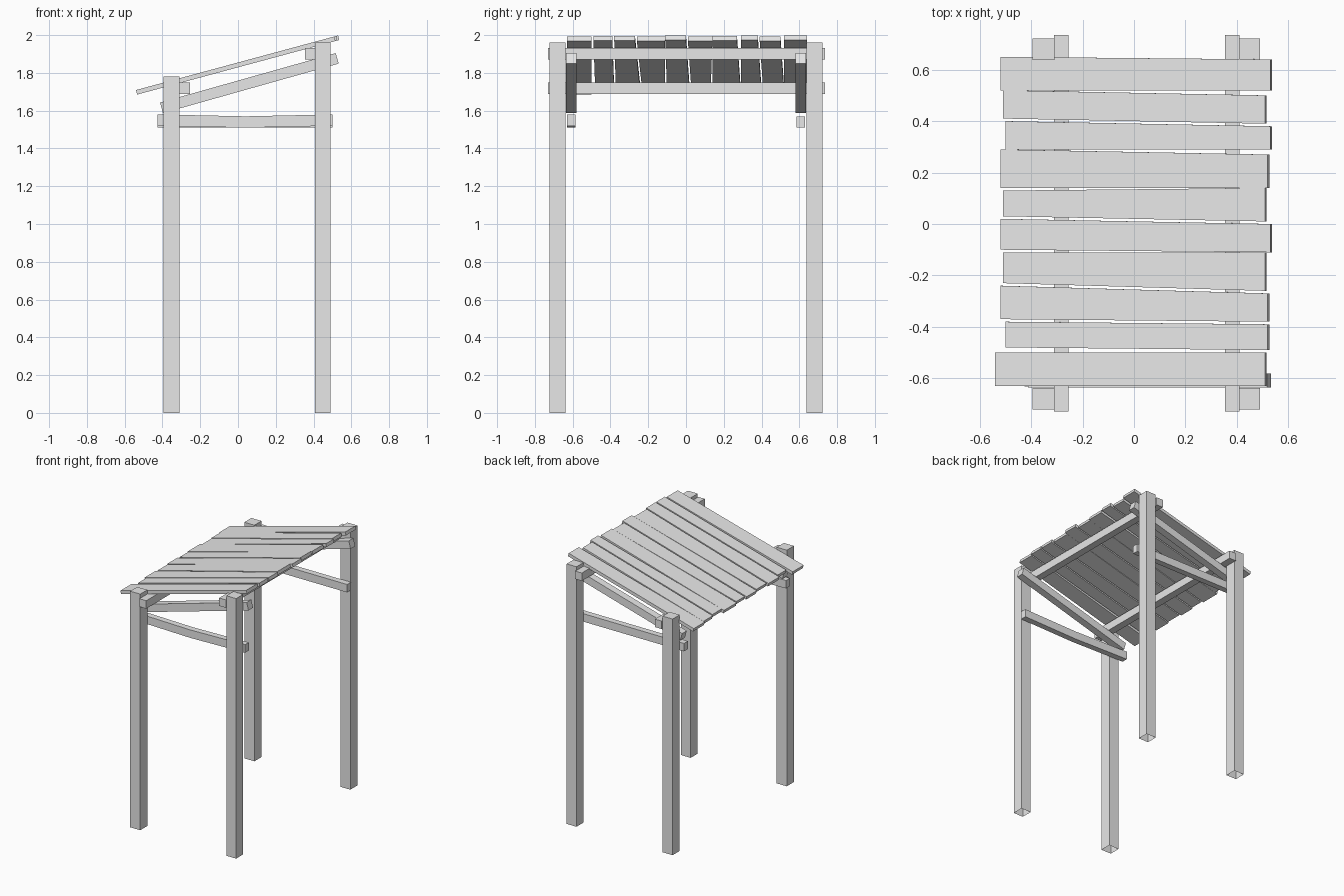
import bpy
import bmesh
from mathutils import Vector

cube = bpy.data.objects.get("Cube")
if cube:
    bpy.data.objects.remove(cube, do_unlink=True)

wood = bpy.data.materials.new("pale grey wood")
wood.use_nodes = True
wood.diffuse_color = (0.8, 0.8, 0.8, 1)
wood.node_tree.nodes["Principled BSDF"].inputs["Base Color"].default_value = wood.diffuse_color


def loft(name, rings, open_start=False):
    """Join four-sided rings into a flat-shaded timber."""
    bm = bmesh.new()
    loops = [[bm.verts.new(p) for p in ring] for ring in rings]
    for a, b in zip(loops, loops[1:]):
        for i in range(4):
            j = (i + 1) % 4
            bm.faces.new((a[i], a[j], b[j], b[i]))
    if not open_start:
        bm.faces.new(loops[0][::-1])
    bm.faces.new(loops[-1])
    bmesh.ops.recalc_face_normals(bm, faces=bm.faces)
    mesh = bpy.data.meshes.new(name)
    bm.to_mesh(mesh)
    bm.free()
    mesh.materials.append(wood)
    obj = bpy.data.objects.new(name, mesh)
    bpy.context.collection.objects.link(obj)
    return obj


def beam(name, path, width, height, open_start=False):
    """Rectangular timber along a path of points."""
    path = [Vector(p) for p in path]
    along = (path[-1] - path[0]).normalized()
    hint = Vector((0, 1, 0)) if abs(along.z) > 0.9 else Vector((0, 0, 1))
    side = along.cross(hint).normalized() * width / 2
    up = side.cross(along).normalized() * height / 2
    rings = [(p - side - up, p + side - up, p + side + up, p - side + up) for p in path]
    return loft(name, rings, open_start)


for end, s in (("front", -1), ("back", 1)):
    # Posts, open underneath
    beam(end + "_low_post", [(-0.352, s * 0.68, 0), (-0.352, s * 0.68, 1.78)], 0.084, 0.084, True)
    beam(end + "_tall_post", [(0.449, s * 0.68, 0), (0.449, s * 0.68, 1.96)], 0.082, 0.084, True)
    # Sloping rafter and level brace at each end
    y = s * 0.608
    beam(end + "_rafter", [(-0.405, y, 1.615), (0.525, y, 1.877)], 0.055, 0.058)
    beam(end + "_brace", [(-0.425, y, 1.545 - s * 0.005), (0.04, y, 1.54),
                          (0.5, y, 1.545 - s * 0.005)], 0.046, 0.06)

# Long beams carrying the roof
beam("low_beam", [(-0.283, -0.73, 1.718), (-0.283, 0.735, 1.718)], 0.057, 0.06)
beam("high_beam", [(0.382, -0.73, 1.902), (0.382, 0.735, 1.902)], 0.055, 0.06)

# Uneven roof planks: x ends, then y edges at the low end and the high end
planks = [
    (-.52, .53, .65, .52, .64, .52),
    (-.51, .51, .52, .41, .50, .39),
    (-.50, .53, .40, .29, .38, .29),
    (-.52, .52, .29, .14, .27, .14),
    (-.51, .51, .13, .03, .14, .01),
    (-.52, .53, .02, -.10, 0, -.11),
    (-.51, .51, -.11, -.23, -.11, -.26),
    (-.52, .52, -.24, -.37, -.27, -.38),
    (-.50, .52, -.38, -.48, -.39, -.49),
    (-.54, .51, -.50, -.63, -.50, -.63),
]


def roof_ring(x, y_back, y_front):
    top = Vector((0, 0, 1.855 + 0.27 * x))
    drop = Vector((0.006, 0, -0.024))
    a, b = Vector((x, y_back, 0)) + top, Vector((x, y_front, 0)) + top
    return a, b, b + drop, a + drop


for n, (x0, x1, b0, f0, b1, f1) in enumerate(planks, 1):
    loft(f"roof_plank_{n}", [roof_ring(x0, b0, f0), roof_ring(x1, b1, f1)])
